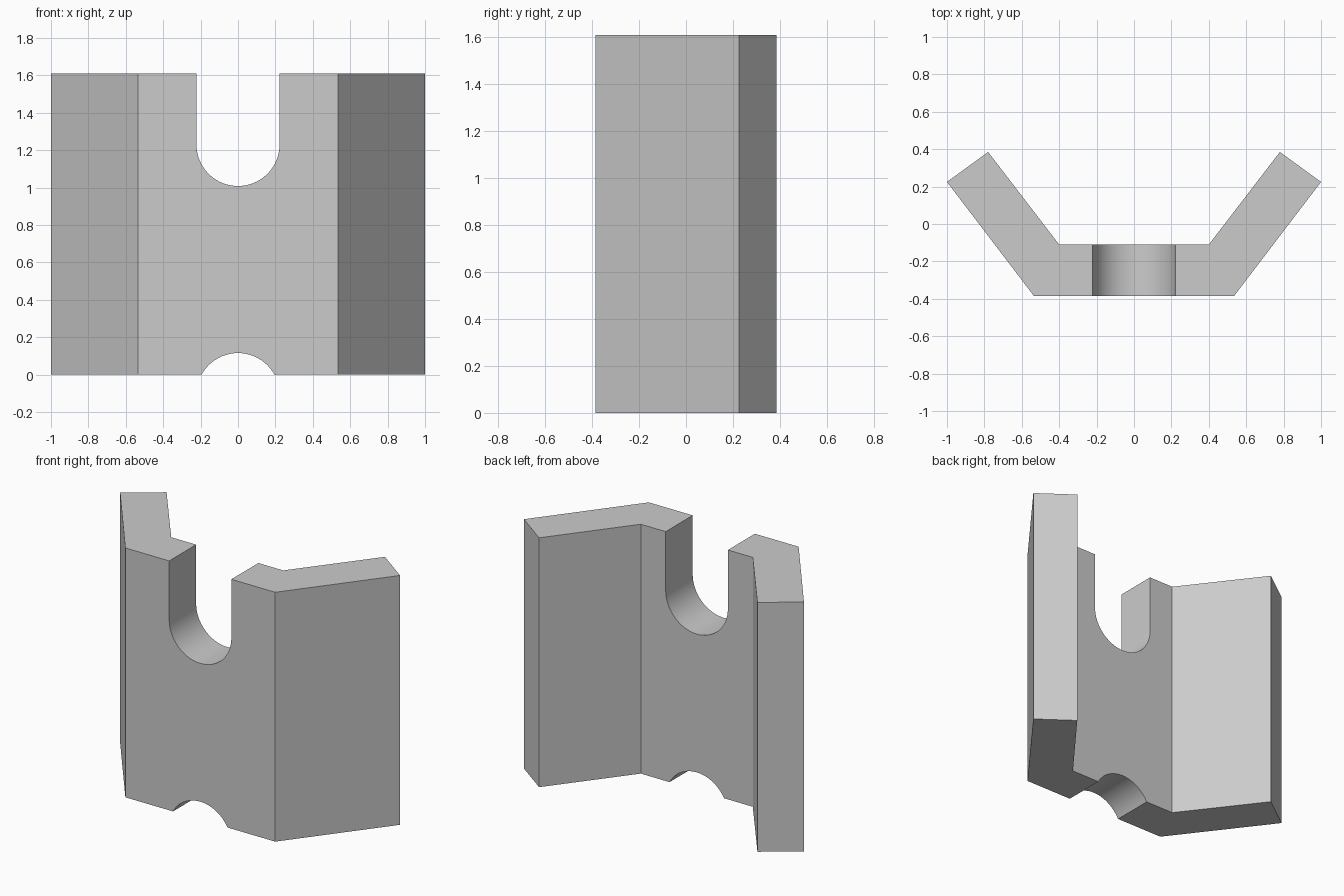
import bpy, bmesh, math

cube = bpy.data.objects.get("Cube")
if cube:
    bpy.data.objects.remove(cube, do_unlink=True)

HEIGHT = 1.61
RADIUS = 0.222

grey = bpy.data.materials.new("plain_grey")
grey.use_nodes = True
colour = (0.6, 0.6, 0.6, 1)
grey.diffuse_color = colour
grey.node_tree.nodes["Principled BSDF"].inputs["Base Color"].default_value = colour


def extrude_profile(name, points, direction):
    """Solid made by sweeping a closed flat profile along a direction."""
    bm = bmesh.new()
    face = bm.faces.new([bm.verts.new(p) for p in points])
    swept = bmesh.ops.extrude_face_region(bm, geom=[face])["geom"]
    verts = [g for g in swept if isinstance(g, bmesh.types.BMVert)]
    bmesh.ops.translate(bm, verts=verts, vec=direction)
    bmesh.ops.recalc_face_normals(bm, faces=bm.faces)
    mesh = bpy.data.meshes.new(name)
    bm.to_mesh(mesh)
    bm.free()
    mesh.materials.append(grey)
    obj = bpy.data.objects.new(name, mesh)
    bpy.context.collection.objects.link(obj)
    return obj


def arc(centre_z, start, end, steps=32):
    angles = [start + (end - start) * i / steps for i in range(steps + 1)]
    return [(RADIUS * math.cos(a), -1, centre_z + RADIUS * math.sin(a)) for a in angles]


# Bent plate with two angled wings
half = [(0.535, -0.385), (1, 0.225), (0.78, 0.385), (0.4, -0.11)]
outline = half + [(-x, y) for x, y in reversed(half)]
plate = extrude_profile("bent_plate", [(x, y, 0) for x, y in outline], (0, 0, HEIGHT))

# Round-ended slot at the top and shallow round notch at the bottom
slot = arc(HEIGHT - 0.38, math.pi, 2 * math.pi) + [(RADIUS, -1, 2), (-RADIUS, -1, 2)]
notch = arc(-0.107, 0, math.pi) + [(-RADIUS, -1, -1), (RADIUS, -1, -1)]

bpy.context.view_layer.objects.active = plate
for name, points in (("slot_cutter", slot), ("notch_cutter", notch)):
    cutter = extrude_profile(name, points, (0, 2, 0))
    cutter.hide_render = True
    cut = plate.modifiers.new(name, "BOOLEAN")
    cut.operation = "DIFFERENCE"
    cut.solver = "EXACT"
    cut.object = cutter
    bpy.ops.object.modifier_apply(modifier=cut.name)
    bpy.data.objects.remove(cutter, do_unlink=True)

# Smooth curved walls, sharp corners
bpy.ops.object.select_all(action="DESELECT")
plate.select_set(True)
bpy.ops.object.shade_smooth_by_angle(angle=math.radians(25))
